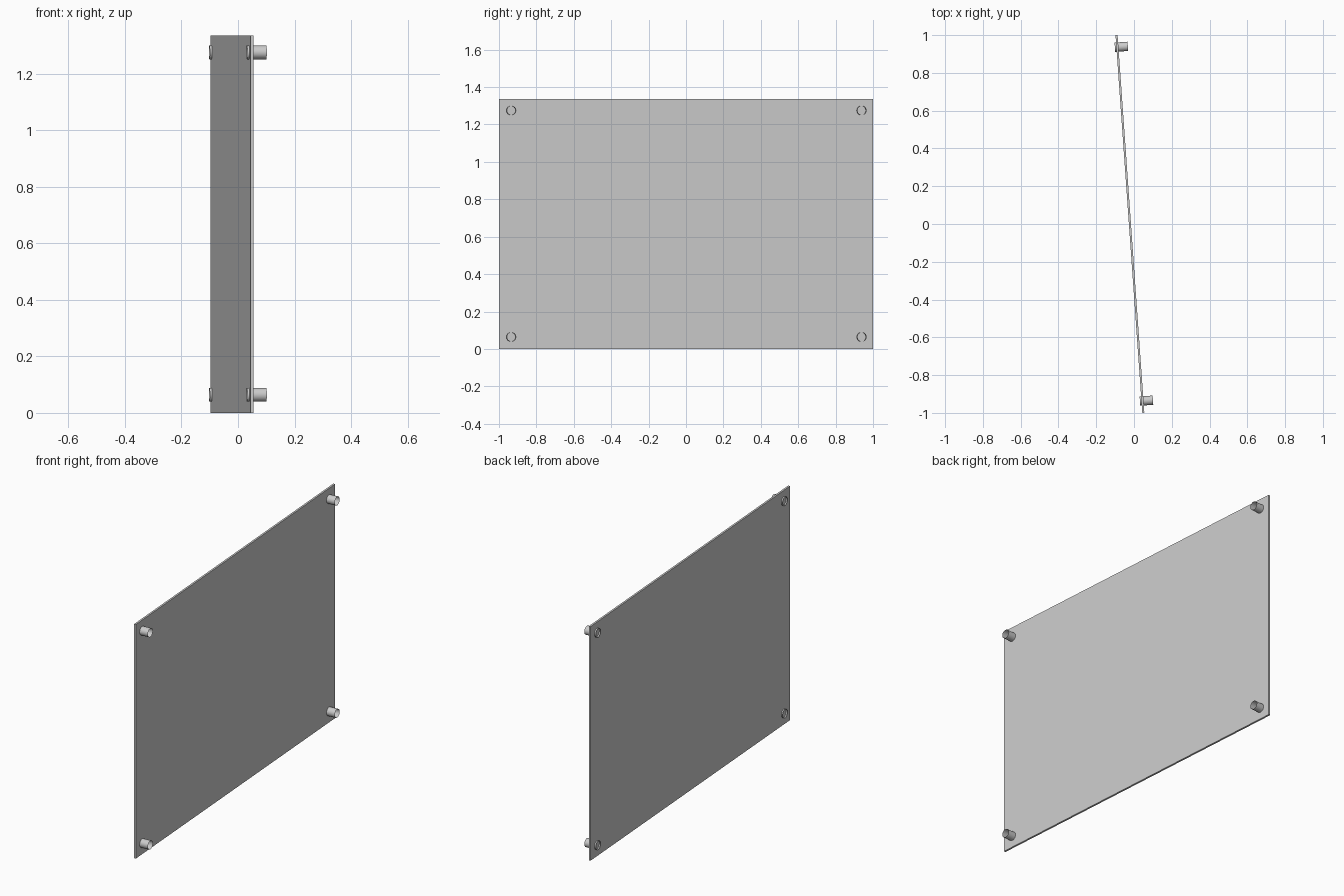
import bpy
from math import atan2, pi, cos, sin
from mathutils import Matrix

if "Cube" in bpy.data.objects:
    bpy.data.objects.remove(bpy.data.objects["Cube"])

HEIGHT = 1.335
THICK = 0.011
TILT = atan2(0.141, 1.99)          # plate swings slightly about z
PLACE = Matrix.Translation((-0.0215, 0, 0)) @ Matrix.Rotation(TILT, 4, 'Z')
LENGTH = (2 - THICK * sin(TILT)) / cos(TILT)

# thin upright panel
bpy.ops.mesh.primitive_cube_add(size=1)
panel = bpy.context.object
panel.name = "panel"
panel.data.transform(Matrix.Diagonal((THICK, LENGTH, HEIGHT, 1)))
panel.matrix_world = PLACE @ Matrix.Translation((0, 0, HEIGHT / 2))


# open tubular standoffs passing through each corner
def standoff(y, z, label):
    bpy.ops.mesh.primitive_cylinder_add(vertices=24, radius=0.0245, depth=0.069,
                                        end_fill_type='NOTHING')
    tube = bpy.context.object
    tube.name = "standoff_" + label
    tube.data.transform(Matrix.Rotation(pi / 2, 4, 'Y'))
    tube.matrix_world = PLACE @ Matrix.Translation((0.021, y, z))
    bpy.ops.object.shade_smooth_by_angle()


for y, side in ((-0.939, "front"), (0.939, "back")):
    for z, level in ((0.064, "lower"), (HEIGHT - 0.06, "upper")):
        standoff(y, z, side + "_" + level)
